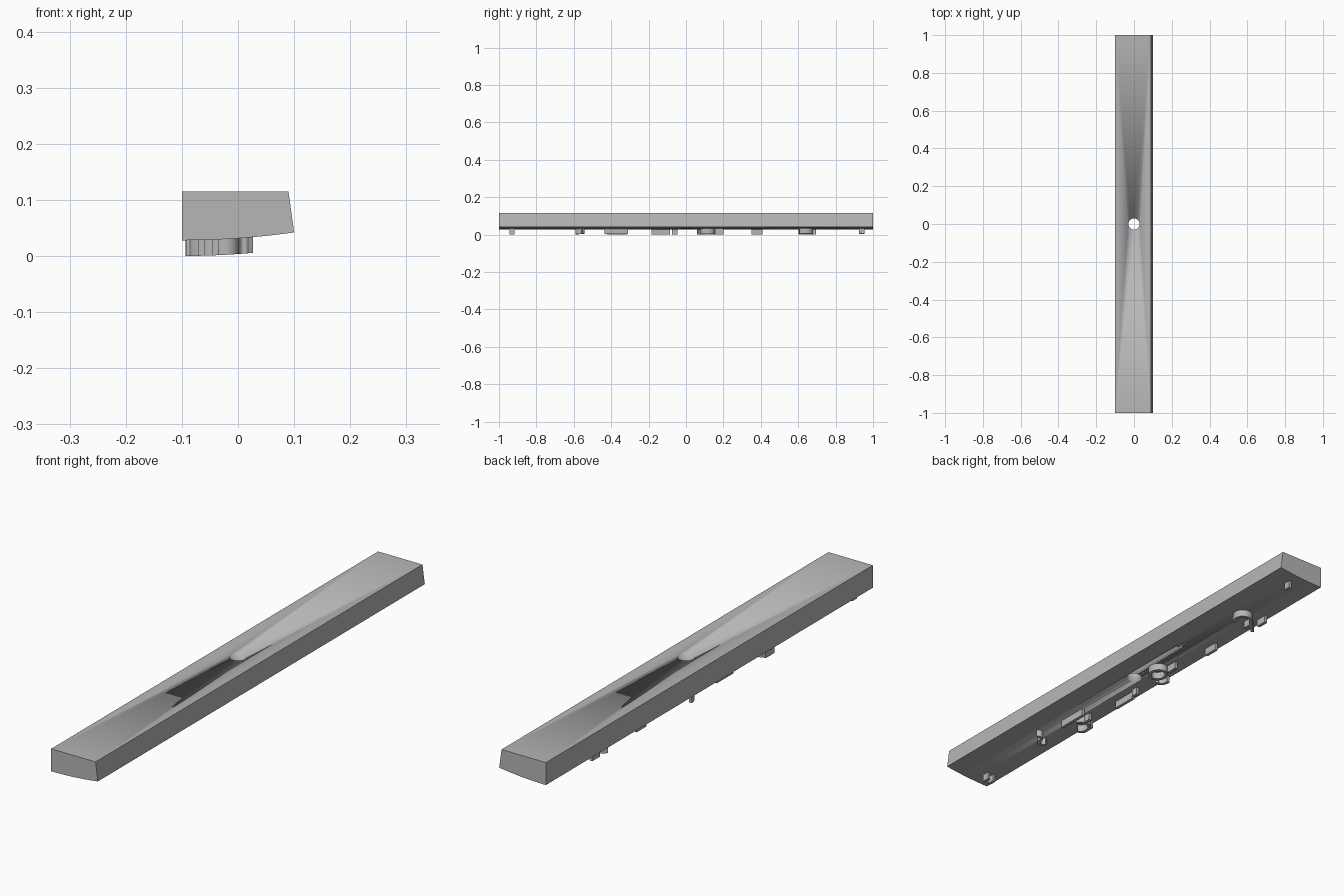
import bpy, bmesh
from math import sin, cos, radians
from mathutils import Vector

cube = bpy.data.objects.get("Cube")
if cube:
    bpy.data.objects.remove(cube, do_unlink=True)

grey = bpy.data.materials.new("plain grey")
grey.use_nodes = True
grey.diffuse_color = (0.47, 0.47, 0.47, 1)
grey.node_tree.nodes["Principled BSDF"].inputs["Base Color"].default_value = (0.47, 0.47, 0.47, 1)


def underside(x):
    """Height of the gently bowed underside."""
    return 0.028 + 0.014 * ((x + 0.1) / 0.2) ** 2


def finish(name, bm):
    bmesh.ops.recalc_face_normals(bm, faces=bm.faces)
    mesh = bpy.data.meshes.new(name)
    bm.to_mesh(mesh)
    bm.free()
    mesh.materials.append(grey)
    obj = bpy.data.objects.new(name, mesh)
    bpy.context.collection.objects.link(obj)
    bpy.ops.object.select_all(action='DESELECT')
    obj.select_set(True)
    bpy.context.view_layer.objects.active = obj
    bpy.ops.object.shade_smooth_by_angle(angle=radians(30))
    return obj


def arc(cx, cy, rx, ry, start, end, steps=16):
    """Points on an elliptical arc, angles in degrees from +x."""
    angles = [radians(start + (end - start) * i / steps) for i in range(steps + 1)]
    return [(cx + rx * cos(a), cy + ry * sin(a)) for a in angles]


def rib(name, path, width=0.012):
    """Upright wall along a path, following the underside."""
    pts = [Vector(p) for p in path]
    bm = bmesh.new()
    rows = []
    for i, p in enumerate(pts):
        along = (pts[min(i + 1, len(pts) - 1)] - pts[max(i - 1, 0)]).normalized()
        side = Vector((-along.y, along.x)) * width / 2
        a, b = p + side, p - side
        rows.append([bm.verts.new((q.x, q.y, underside(q.x) + dz))
                     for q, dz in ((a, 0.004), (b, 0.004), (b, -0.028), (a, -0.028))])
    for r, s in zip(rows, rows[1:]):
        for k in range(4):
            bm.faces.new((r[k], r[(k + 1) % 4], s[(k + 1) % 4], s[k]))
    bm.faces.new(rows[0])
    bm.faces.new(rows[-1])
    return finish(name, bm)


# Long bar with a leaning side and bowed underside
bm = bmesh.new()
profile = [(-0.1, 0.115), (0.09, 0.115)]
profile += [(0.1 - 0.2 * i / 16, underside(0.1 - 0.2 * i / 16)) for i in range(17)]
end = bm.faces.new([bm.verts.new((x, -1, z)) for x, z in profile])
out = bmesh.ops.extrude_face_region(bm, geom=[end])
bmesh.ops.translate(bm, vec=(0, 2, 0),
                    verts=[v for v in out["geom"] if isinstance(v, bmesh.types.BMVert)])
bar = finish("bar", bm)

# Centre hole
bm = bmesh.new()
bmesh.ops.create_cone(bm, cap_ends=True, segments=48, radius1=0.03, radius2=0.03, depth=0.5)
cutter = finish("hole_cutter", bm)
cutter.hide_render = True
cut = bar.modifiers.new("hole", 'BOOLEAN')
cut.operation = 'DIFFERENCE'
cut.solver = 'EXACT'
cut.object = cutter
bpy.context.view_layer.objects.active = bar
bpy.ops.object.modifier_apply(modifier="hole")
bpy.data.objects.remove(cutter, do_unlink=True)

# Small locating pins
for i, (x, y) in enumerate([(0.015, 0.94), (-0.057, -0.06), (-0.04, -0.93),
                            (-0.065, -0.93), (-0.045, -0.33)]):
    rib(f"pin_{i + 1}", [(x, y - 0.014), (x, y + 0.014)], 0.012)

# Straight ribs along the bar
for i, (x, y0, y1) in enumerate([(-0.07, 0.35, 0.41), (-0.045, 0.155, 0.2),
                                 (-0.067, -0.185, -0.085), (-0.006, -0.435, -0.31),
                                 (-0.08, 0.65, 0.695)]):
    rib(f"straight_rib_{i + 1}", [(x, y0), (x, y1)])

# Curved ribs and ring
rib("ring_boss", arc(-0.025, 0.115, 0.03, 0.035, 0, 360, 32))
rib("ring_foot", arc(-0.068, 0.1, 0.02, 0.035, 180, 300))
rib("hook_rib", arc(-0.01, 0.64, 0.03, 0.033, -60, 150)
    + [(-0.055, 0.635), (-0.088, 0.605)])
rib("hook_spur", [(-0.05, 0.605), (-0.05, 0.64)])
rib("cup_rib", arc(-0.055, -0.385, 0.033, 0.035, 20, 250))
rib("cup_foot", [(-0.087, -0.41), (-0.087, -0.355)])
rib("wave_rib", arc(0.01, -0.565, 0.014, 0.018, 30, 180, 10)
    + arc(-0.022, -0.568, 0.018, 0.018, 360, 200, 10)[1:], 0.011)
